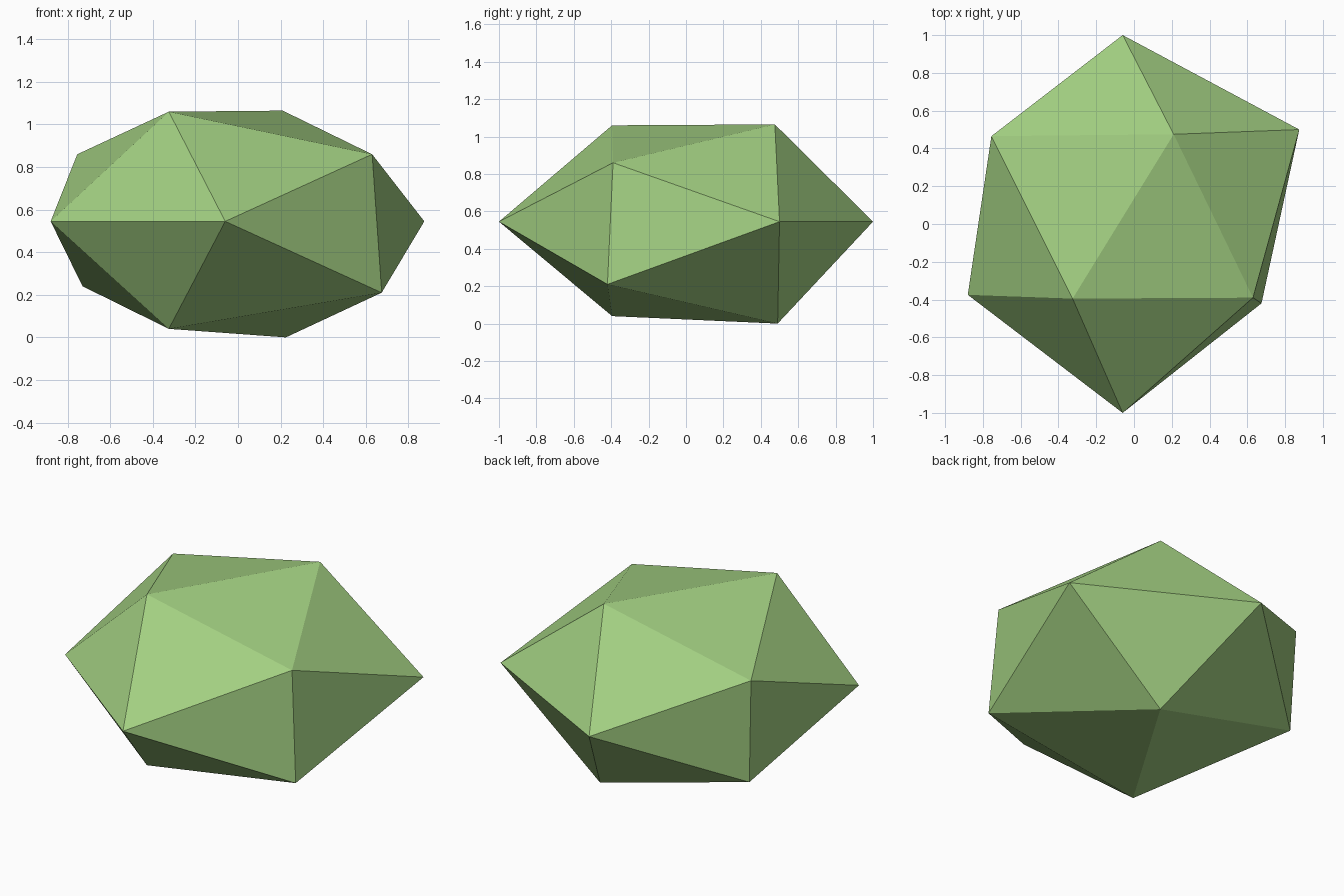
import bpy, bmesh

if "Cube" in bpy.data.objects:
    bpy.data.objects.remove(bpy.data.objects["Cube"])

# One flat green
green = bpy.data.materials.new("leaf green")
green.diffuse_color = (0.36, 0.62, 0.22, 1)
green.use_nodes = True
green.node_tree.nodes["Principled BSDF"].inputs["Base Color"].default_value = green.diffuse_color

# Uneven twenty-sided body: two tips along y, each with a ring of five corners
back_tip, front_tip = (-0.06, 1.0, 0.545), (-0.06, -1.0, 0.545)
back_ring = [(-0.755, 0.465, 0.86), (0.21, 0.475, 1.065), (0.875, 0.50, 0.545),
             (0.225, 0.49, 0.0), (-0.73, 0.445, 0.24)]
front_ring = [(-0.325, -0.395, 1.06), (0.63, -0.39, 0.86), (0.675, -0.42, 0.21),
              (-0.325, -0.395, 0.04), (-0.88, -0.375, 0.545)]

bm = bmesh.new()
a, b = bm.verts.new(back_tip), bm.verts.new(front_tip)
ra = [bm.verts.new(p) for p in back_ring]
rb = [bm.verts.new(p) for p in front_ring]
for i in range(5):
    j = (i + 1) % 5
    # Tip fans, then the zigzag band between the rings
    bm.faces.new((a, ra[i], ra[j]))
    bm.faces.new((b, rb[i], rb[j]))
    bm.faces.new((ra[i], ra[j], rb[i]))
    bm.faces.new((rb[i], rb[j], ra[j]))
bmesh.ops.recalc_face_normals(bm, faces=bm.faces[:])

mesh = bpy.data.meshes.new("faceted_bush")
bm.to_mesh(mesh)
bm.free()
mesh.materials.append(green)
bush = bpy.data.objects.new("faceted_bush", mesh)
bpy.context.collection.objects.link(bush)
